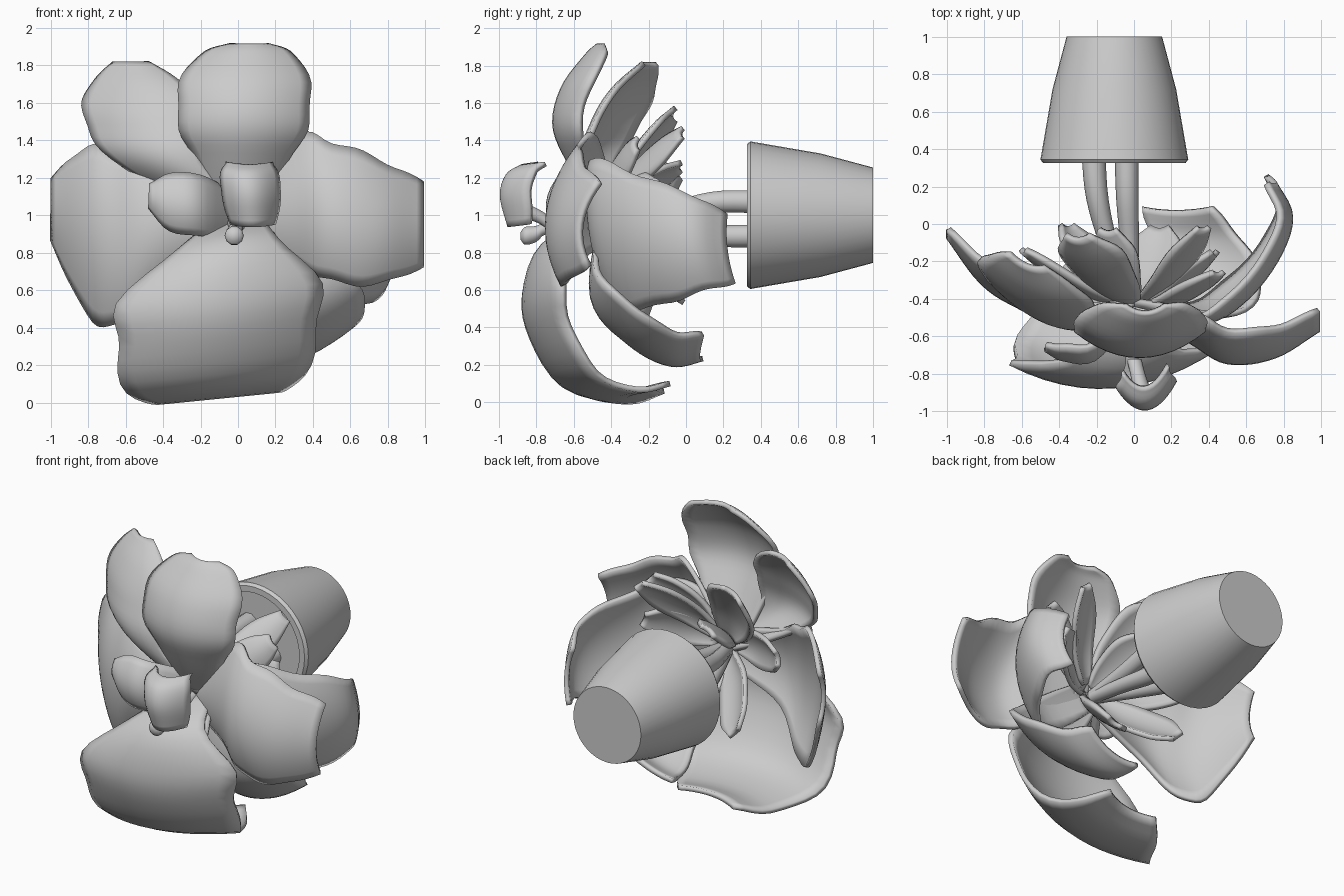
import bpy, bmesh, math
from mathutils import Vector

if "Cube" in bpy.data.objects:
    bpy.data.objects.remove(bpy.data.objects["Cube"])

BASE = (0, -.45, .98, .1)  # flower centre where all petals start


def catmull(pts, n):
    """Resample a point list as a smooth curve."""
    p = [Vector(q) for q in pts]
    p = [2 * p[0] - p[1]] + p + [2 * p[-1] - p[-2]]
    out = []
    segs = len(p) - 3
    for i in range(n + 1):
        t = i / n * segs
        k = min(int(t), segs - 1)
        t -= k
        a, b, c, d = p[k:k + 4]
        out.append(0.5 * (2 * b + (c - a) * t + (2 * a - 5 * b + 4 * c - d) * t * t
                          + (3 * b - a - 3 * c + d) * t ** 3))
    return out


def finish(name, bm, angle=50):
    bmesh.ops.recalc_face_normals(bm, faces=bm.faces)
    me = bpy.data.meshes.new(name)
    bm.to_mesh(me)
    bm.free()
    ob = bpy.data.objects.new(name, me)
    bpy.context.collection.objects.link(ob)
    bpy.ops.object.select_all(action='DESELECT')
    ob.select_set(True)
    bpy.context.view_layer.objects.active = ob
    bpy.ops.object.shade_smooth_by_angle(angle=math.radians(angle))
    return ob


def petal(name, spine, side, cup, phase=0.0, n=24, m=12):
    """Spine stations are (x, y, z, half width); edges bend along cup."""
    side, cup = Vector(side), Vector(cup)
    bm = bmesh.new()
    rows = []
    for i, q in enumerate(catmull(spine, n)):
        w = max(q[3], 0.01) * (1 + 0.03 * math.sin(i * 0.9 + phase))
        row = []
        for j in range(m + 1):
            t = 2 * j / m - 1
            row.append(bm.verts.new(q.to_3d() + side * w * t + cup * w * t * t))
        rows.append(row)
    for a, b in zip(rows, rows[1:]):
        for j in range(m):
            bm.faces.new((a[j], a[j + 1], b[j + 1], b[j]))
    ob = finish(name, bm)
    mod = ob.modifiers.new("thickness", 'SOLIDIFY')
    mod.thickness = 0.03
    mod.offset = 0
    return ob


def tube(name, pts, n=14, sides=10):
    """Tapered stem through (x, y, z, radius) points running along y."""
    bm = bmesh.new()
    rings = []
    for q in catmull(pts, n):
        rings.append([bm.verts.new((q[0] + q[3] * math.cos(2 * math.pi * k / sides), q[1],
                                    q[2] + q[3] * math.sin(2 * math.pi * k / sides)))
                      for k in range(sides)])
    for a, b in zip(rings, rings[1:]):
        for k in range(sides):
            l = (k + 1) % sides
            bm.faces.new((a[k], a[l], b[l], b[k]))
    bm.faces.new(rings[0])
    bm.faces.new(rings[-1])
    return finish(name, bm)


# Pot lying along y, with rim and recessed soil
bm = bmesh.new()
profile = [(0, 1), (.255, 1), (.33, .72), (.39, .37), (.395, .345), (.38, .325),
           (.34, .325), (.32, .43), (0, .43)]
vs = [bm.verts.new((r, y, 0)) for r, y in profile]
es = [bm.edges.new(p) for p in zip(vs, vs[1:])]
bmesh.ops.spin(bm, geom=vs + es, axis=(0, 1, 0), cent=(0, 0, 0), steps=40, angle=2 * math.pi)
bmesh.ops.remove_doubles(bm, verts=bm.verts, dist=1e-4)
pot = finish("pot", bm, 35)
pot.location = (-0.105, 0, 1.0)

# Stems gathering from the pot to the flower centre
for i in range(4):
    x = -.13 + (.09 if i % 2 else -.09)
    z = 1.07 if i < 2 else .89
    tube(f"stem_{i + 1}", [(x, .45, z, .065), (x * .9, .15, z, .06),
                           (x * .6, -.12, z / 2 + .48, .05), (-.02, -.45, .97, .04)])

# Large outer petals, all bending back towards the pot
petal("top_petal", [BASE, (.02, -.62, 1.28, .24), (.03, -.7, 1.48, .335),
                    (.035, -.655, 1.68, .345), (.05, -.53, 1.85, .25), (.06, -.47, 1.905, .1)],
      (1, 0, 0), (0, .4, 0))
petal("top_left_petal", [BASE, (-.4, -.53, 1.27, .24), (-.5, -.47, 1.48, .33),
                         (-.53, -.36, 1.67, .29), (-.57, -.22, 1.81, .1)],
      (.92, -.35, 0), (0, .3, 0))
petal("left_petal", [BASE, (-.42, -.5, .93, .27), (-.65, -.42, .87, .46),
                     (-.82, -.3, .93, .42), (-.99, -.07, 1.03, .16)],
      (0, 0, 1), (0, .28, 0))
petal("right_petal", [BASE, (.3, -.62, 1.08, .33), (.5, -.73, 1.02, .365),
                      (.75, -.7, .965, .325), (.985, -.56, .95, .22)],
      (0, .13, 1), (0, .33, 0))
petal("bottom_petal", [BASE, (-.05, -.76, .84, .27), (-.1, -.86, .58, .53),
                       (-.11, -.82, .35, .53), (-.12, -.66, .11, .47), (-.1, -.38, .035, .33),
                       (-.08, -.16, .08, .2)],
      (1, .08, .1), (0, .3, 0), phase=1)
petal("back_right_petal", [BASE, (.38, -.51, .95, .34), (.6, -.39, .88, .39),
                           (.77, -.17, .86, .32), (.835, .04, .85, .25), (.75, .215, .82, .18)],
      (0, -.12, 1), (-.25, .12, 0))
petal("lower_back_petal", [BASE, (.32, -.5, .58, .25), (.4, -.32, .36, .3),
                           (.32, -.1, .24, .26), (.23, .07, .26, .2)],
      (.92, 0, .33), (0, .1, .2))

# Small inner petals fanning out around the stems: tip position and half width
tips = [(-.3, -.08, 1.54, .18), (.37, -.03, 1.44, .1), (.45, -.27, 1.38, .11),
        (-.59, -.15, 1.15, .12), (-.36, -.02, .63, .13), (.14, -.03, .55, .14),
        (.43, -.16, 1.14, .12), (-.14, -.04, 1.26, .12)]
base = Vector(BASE).to_3d()
for i, (x, y, z, w) in enumerate(tips):
    tip = Vector((x, y, z))
    side = (tip - base).cross(Vector((0, 1, 0))).normalized()
    spine = [(*(base.lerp(tip, f) + Vector((0, -.06 * math.sin(f * math.pi), 0))), w * k)
             for f, k in ((.12, .4), (.45, .95), (.78, 1), (1, .4))]
    petal(f"inner_petal_{i + 1}", spine, side, (0, .35, 0), i, n=14, m=8)

# Front: throat petals, column with tip, folded lip
petal("throat_petal", [BASE, (-.2, -.71, 1.05, .16), (-.37, -.72, 1.07, .14),
                       (-.47, -.67, 1.1, .06)], (0, .1, 1), (0, .4, 0), n=14, m=8)
petal("lower_throat_petal", [BASE, (.1, -.66, .85, .12), (.1, -.68, .72, .07)],
      (1, 0, 0), (0, .3, 0), n=12, m=8)
tube("column", [(-.02, -.42, .96, .05), (-.01, -.72, .94, .035),
                (-.02, -.8, .9, .045), (-.02, -.86, .89, .05), (-.02, -.885, .89, .02)])
tube("lip_stalk", [(0, -.72, .95, .04), (.02, -.8, 1, .04), (.05, -.92, 1.04, .05)])
petal("lip", [(.08, -.94, .94, .11), (.07, -.98, 1.1, .15), (.06, -.95, 1.21, .14),
              (.06, -.87, 1.26, .12)], (1, .15, 0), (0, .85, .12), n=14)
